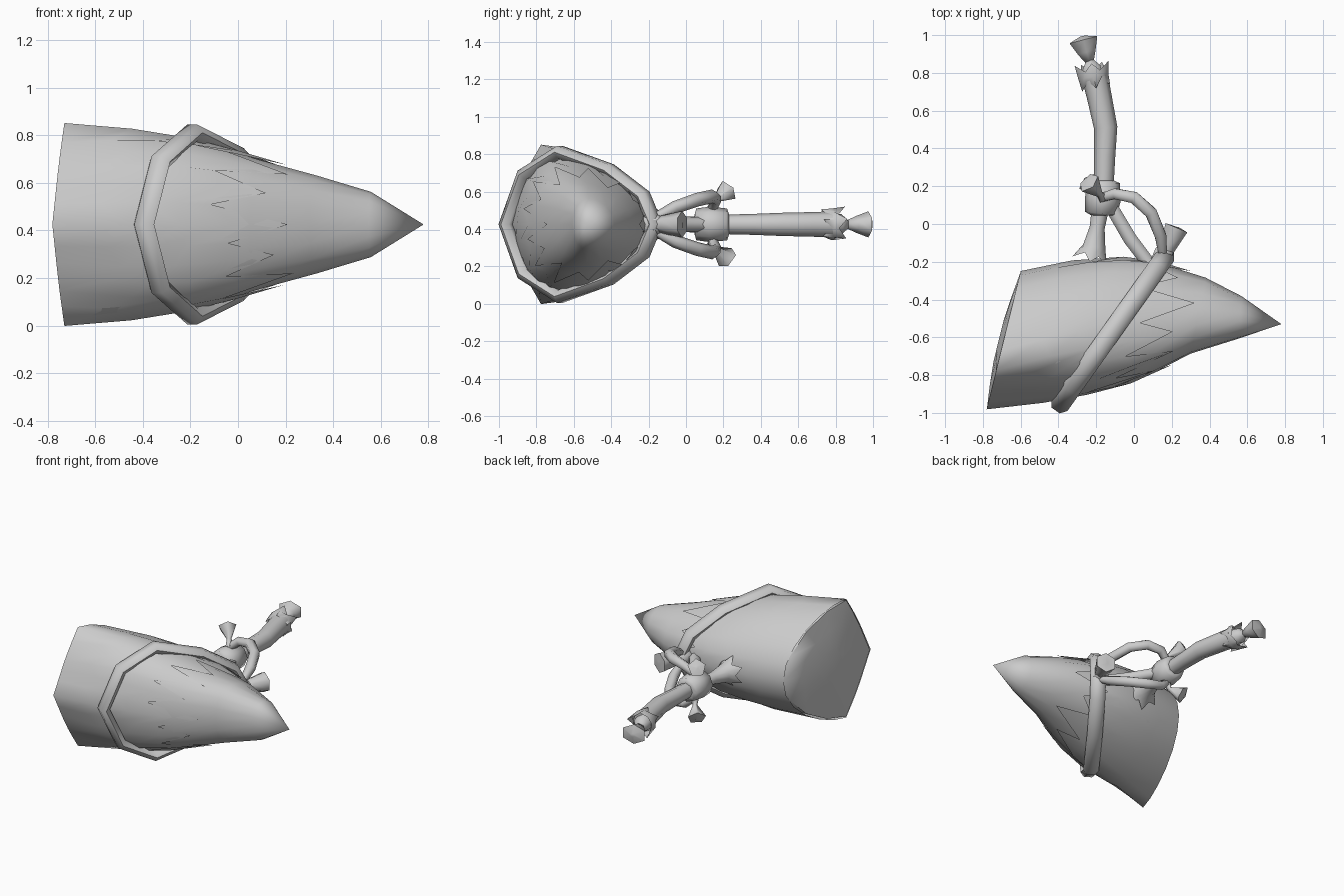
import bpy, bmesh, math, random
from mathutils import Vector

if "Cube" in bpy.data.objects:
    bpy.data.objects.remove(bpy.data.objects["Cube"])

random.seed(4)
MID = 0.425  # height of the symmetry plane

grey = bpy.data.materials.new("plain_grey")
grey.diffuse_color = (0.6, 0.6, 0.6, 1)
grey.use_nodes = True
grey.node_tree.nodes["Principled BSDF"].inputs["Base Color"].default_value = grey.diffuse_color


def make_object(name, rings, closed=False, caps=True, angle=75):
    """Skin a list of equal-length point rings."""
    bm = bmesh.new()
    vs = [[bm.verts.new(p) for p in r] for r in rings]
    n = len(vs[0])
    pairs = list(zip(vs, vs[1:])) + ([(vs[-1], vs[0])] if closed else [])
    for a, b in pairs:
        for i in range(n):
            j = (i + 1) % n
            bm.faces.new((a[i], a[j], b[j], b[i]))
    if caps and not closed:
        bm.faces.new(vs[0][::-1])
        bm.faces.new(vs[-1])
    bmesh.ops.remove_doubles(bm, verts=bm.verts, dist=0.0005)
    bmesh.ops.recalc_face_normals(bm, faces=bm.faces)
    me = bpy.data.meshes.new(name)
    bm.to_mesh(me)
    bm.free()
    ob = bpy.data.objects.new(name, me)
    bpy.context.collection.objects.link(ob)
    me.materials.append(grey)
    bpy.context.view_layer.objects.active = ob
    ob.select_set(True)
    bpy.ops.object.shade_smooth_by_angle(angle=math.radians(angle))
    ob.select_set(False)
    return ob


def tube(name, path, sides=6, closed=False, jag=(), flat=1.0, caps=True):
    """Tube along (x, y, z offset, radius) points; rings in jag get toothed edges."""
    pts = [Vector((x, y, MID + z)) for x, y, z, r in path]
    n = len(pts)
    rings = []
    for k, p in enumerate(pts):
        if closed:
            t = pts[(k + 1) % n] - pts[k - 1]
        else:
            t = pts[min(k + 1, n - 1)] - pts[max(k - 1, 0)]
        t.normalize()
        ref = Vector((0.82, -0.57, 0)) if closed else Vector((0, 0, 1))
        u = (ref - t * ref.dot(t)).normalized()
        v = t.cross(u)
        ring = []
        for i in range(sides):
            a = math.tau * i / sides
            r = path[k][3]
            off = Vector()
            if k in jag and i % 2:
                r *= 0.7
                off = t * 0.04 * (1 if k == 0 else -1)
            ring.append(p + u * r * math.cos(a) + v * r * flat * math.sin(a) + off)
        rings.append(ring)
    return make_object(name, rings, closed, caps)


# Cone sections: front x, y, back x, y, half height, forward shift of the crest, front ridge
SECTIONS = [
    (-0.78, -0.98, -0.60, -0.25, 0.425, 0.165, 0.9),
    (-0.45, -0.94, -0.30, -0.19, 0.395, 0.125, 0.4),
    (-0.20, -0.89, 0.00, -0.175, 0.345, 0.11, 0.1),
    (0.05, -0.82, 0.18, -0.215, 0.275, 0.085, 0.0),
    (0.30, -0.69, 0.38, -0.28, 0.210, 0.05, 0.0),
    (0.55, -0.61, 0.57, -0.38, 0.140, 0.02, 0.0),
    (0.78, -0.53, 0.78, -0.53, 0.0, 0.0, 0.0),
]


def cone_point(u, a, scale=1.0):
    k = min(int(u), len(SECTIONS) - 2)
    f = u - k
    s = [p + (q - p) * f for p, q in zip(SECTIONS[k], SECTIONS[k + 1])]
    front, back = Vector((s[0], s[1], 0)), Vector((s[2], s[3], 0))
    half = (front - back) / 2
    c = (front + back) / 2
    ca, sa = math.cos(a), math.sin(a)
    fwd = s[5] * sa * sa
    if ca > 0:  # straight flanks meeting in a ridge on the front half
        d = abs(ca) + abs(sa)
        fwd = fwd * (1 - s[6]) + s[5] * abs(sa) / d * s[6]
        ca, sa = ca + (ca / d - ca) * s[6], sa + (sa / d - sa) * s[6]
    shift = half.normalized() * fwd if half.length else Vector()
    return c + (half * ca + Vector((0, 0, s[4] * sa))) * scale + shift + Vector((0, 0, MID))


# Cone body with a gently bulging base
N = 16
body = [[cone_point(k, math.tau * i / N, 0.98) for i in range(N)]
        for k in range(len(SECTIONS))]
rim = body[0]
hub = Vector((-0.70, -0.62, MID))
for f, bulge in ((0.65, 0.012), (0.3, 0.02)):
    body.insert(0, [hub + (p - hub) * f - Vector((bulge, 0, 0)) for p in rim])
make_object("cone_body", body, angle=60)

# Torn outer wrap over the wide half of the cone
M = 24
ends = [(3.75 if i % 4 == 0 else 3.3 if i % 2 == 0 else 2.5) + random.uniform(-0.2, 0.2)
        for i in range(M)]
wrap = []
for f in (0.0, 0.25, 0.5, 0.75, 1.0):
    wrap.append([cone_point(ends[i] * f, math.tau * i / M, 1.003 + 0.02 * f)
                 for i in range(M)])
make_object("torn_wrap", wrap, caps=False, angle=60)

# Slanted flattened strap around the cone
half = [(0.0, 0.0), (0.12, 0.265), (0.36, 0.386), (0.69, 0.29), (0.92, 0.15)]
loop = half + [(1.0, 0.0)] + [(t, -z) for t, z in half[:0:-1]]
tube("strap", [(-0.395 + 0.565 * t, -0.96 + 0.795 * t, z, 0.052) for t, z in loop],
     closed=True, flat=0.75)

# Knot and its flared end
tube("strap_knot", [(0.13, -0.25, 0, 0.03), (0.145, -0.20, 0, 0.065),
                    (0.16, -0.14, 0, 0.055), (0.17, -0.11, 0, 0.03)])
tube("knot_flare", [(0.155, -0.19, 0, 0.03), (0.18, -0.12, 0, 0.05),
                    (0.225, -0.02, 0, 0.072), (0.225, -0.015, 0, 0.01)])

# Paired curved cords with flared ends
for s, side in ((1, "upper"), (-1, "lower")):
    tube(side + "_cord", [(0.15, -0.15, 0.045 * s, 0.025), (0.14, -0.06, 0.09 * s, 0.035),
                          (0.09, 0.06, 0.132 * s, 0.037), (0.0, 0.14, 0.15 * s, 0.037),
                          (-0.10, 0.16, 0.135 * s, 0.032), (-0.17, 0.14, 0.08 * s, 0.025)])
    tube(side + "_cord_flare", [(-0.165, 0.14, 0.09 * s, 0.03), (-0.18, 0.155, 0.13 * s, 0.016),
                                (-0.24, 0.22, 0.18 * s, 0.062), (-0.245, 0.225, 0.19 * s, 0.01)],
         sides=5)

# Central binding
tube("binding", [(-0.175, 0.045, 0, 0.05), (-0.175, 0.055, 0, 0.085),
                 (-0.165, 0.13, 0, 0.095), (-0.16, 0.22, 0, 0.085),
                 (-0.16, 0.23, 0, 0.055)], sides=8)

# Struts down to the cone, the first ending in a toothed foot
tube("toothed_foot", [(-0.18, 0.07, 0, 0.045), (-0.195, -0.02, 0, 0.04),
                      (-0.21, -0.12, 0, 0.06), (-0.235, -0.20, 0, 0.11)],
     sides=12, jag=(3,))
tube("slanted_strut", [(-0.12, 0.09, 0, 0.04), (-0.02, -0.08, 0, 0.042),
                       (0.11, -0.25, 0, 0.04)])

# Long bent handle
tube("handle", [(-0.16, 0.20, 0, 0.052), (-0.155, 0.36, 0, 0.056),
                (-0.15, 0.51, 0, 0.062), (-0.185, 0.68, 0, 0.066),
                (-0.21, 0.79, 0, 0.070)], sides=8)

# Torn cuff, knob and flared tip
tube("torn_cuff", [(-0.20, 0.72, 0, 0.080), (-0.215, 0.78, 0, 0.085),
                   (-0.225, 0.85, 0, 0.095)], sides=10, jag=(0, 2), caps=False)
tube("end_knob", [(-0.215, 0.78, 0, 0.06), (-0.225, 0.83, 0, 0.055),
                  (-0.235, 0.87, 0, 0.02)])
tube("flared_tip", [(-0.235, 0.86, 0, 0.022), (-0.25, 0.91, 0, 0.045),
                    (-0.268, 0.975, 0, 0.07), (-0.272, 0.995, 0, 0.012)], sides=6, flat=1.25)
